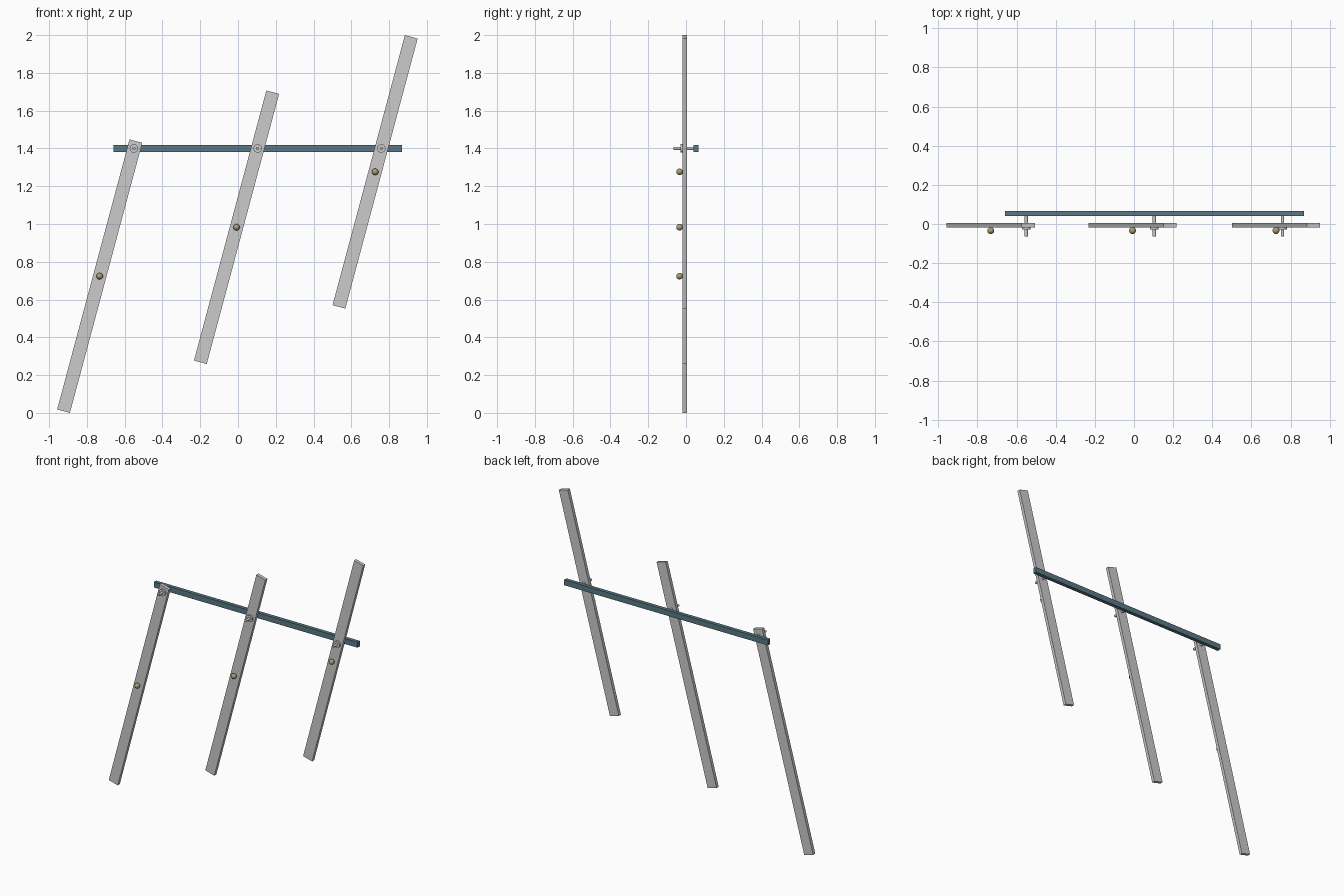
import bpy
from math import radians, sin, cos, pi

if "Cube" in bpy.data.objects:
    bpy.data.objects.remove(bpy.data.objects["Cube"])

TILT = radians(15)
BAR_L, BAR_W = 1.48, 0.07
PIN_Z = 1.4


def material(name, color):
    m = bpy.data.materials.new(name)
    m.diffuse_color = (*color, 1)
    m.use_nodes = True
    m.node_tree.nodes["Principled BSDF"].inputs["Base Color"].default_value = m.diffuse_color
    return m


steel_blue = material("blue_steel", (0.10, 0.19, 0.23))
brass = material("brass", (0.42, 0.33, 0.18))


def finish(name, mat=None, smooth=False):
    ob = bpy.context.object
    ob.name = name
    if mat:
        ob.data.materials.append(mat)
    if smooth:
        bpy.ops.object.shade_smooth_by_angle()
    return ob


def box(name, loc, size, tilt=0, mat=None):
    bpy.ops.mesh.primitive_cube_add(size=1, location=loc, rotation=(0, tilt, 0))
    bpy.context.object.scale = size
    return finish(name, mat)


def rod_y(name, x, z, y0, y1, r):
    bpy.ops.mesh.primitive_cylinder_add(vertices=24, radius=r, depth=y1 - y0,
                                        location=(x, (y0 + y1) / 2, z),
                                        rotation=(pi / 2, 0, 0))
    return finish(name, None, True)


# horizontal connecting rail behind the bars
box("connecting_rail", (0.104, 0.053, PIN_Z), (1.528, 0.025, 0.037), mat=steel_blue)

# pivot x and centre height of each tilted bar
for i, (px, cz) in enumerate([(-0.551, 0.724), (0.104, 0.983), (0.759, 1.276)], 1):
    cx = px - (PIN_Z - cz) * sin(TILT) / cos(TILT)
    box(f"swing_bar_{i}", (cx, -0.0065, cz), (BAR_W, 0.022, BAR_L), TILT)
    # pivot pin with retaining collar
    rod_y(f"pivot_pin_{i}", px, PIN_Z, -0.065, 0.045, 0.0085)
    rod_y(f"pivot_collar_{i}", px, PIN_Z, -0.028, -0.017, 0.0225)
    # round marker at the middle of the bar
    bpy.ops.mesh.primitive_uv_sphere_add(segments=24, ring_count=12, radius=0.0175,
                                         location=(cx, -0.034, cz))
    finish(f"centre_marker_{i}", brass, True)
